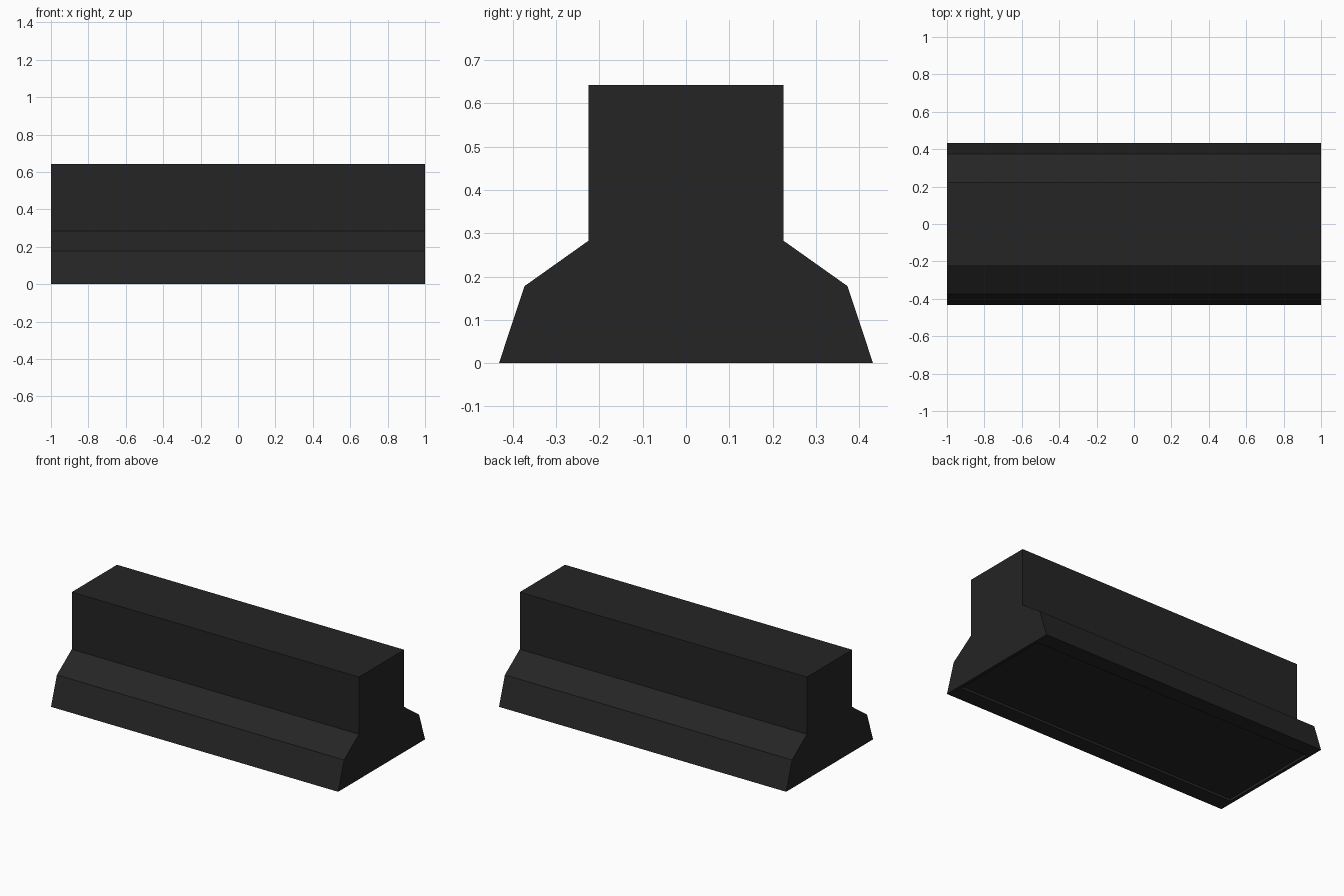
import bpy
import bmesh

cube = bpy.data.objects.get("Cube")
if cube:
    bpy.data.objects.remove(cube, do_unlink=True)

LENGTH = 2.0
RIM_X, RIM_Y, RECESS = 0.02, 0.10, 0.015

# One dark colour for the whole barrier
charcoal = bpy.data.materials.new("charcoal")
charcoal.use_nodes = True
colour = (0.018, 0.018, 0.018, 1)
charcoal.diffuse_color = colour
charcoal.node_tree.nodes["Principled BSDF"].inputs["Base Color"].default_value = colour

# Half of the cross-section (y, z), mirrored to the other side
half = [(0.432, 0), (0.373, 0.178), (0.225, 0.283), (0.225, 0.643)]
profile = half + [(-y, z) for y, z in reversed(half)]

# Sweep the section along x
bm = bmesh.new()
end = bm.faces.new([bm.verts.new((-LENGTH / 2, y, z)) for y, z in profile])
swept = bmesh.ops.extrude_face_region(bm, geom=[end], use_keep_orig=True)
bmesh.ops.translate(bm, vec=(LENGTH, 0, 0),
                    verts=[g for g in swept["geom"] if isinstance(g, bmesh.types.BMVert)])
bmesh.ops.recalc_face_normals(bm, faces=bm.faces[:])

# Shallow recess in the underside, leaving a rim
base = min(bm.faces, key=lambda f: f.calc_center_median().z)
bmesh.ops.inset_region(bm, faces=[base], thickness=0.01)
for v in base.verts:
    v.co.x = (LENGTH / 2 - RIM_X) * (1 if v.co.x > 0 else -1)
    v.co.y = (half[0][0] - RIM_Y) * (1 if v.co.y > 0 else -1)
pushed = bmesh.ops.extrude_discrete_faces(bm, faces=[base])["faces"]
bmesh.ops.translate(bm, vec=(0, 0, RECESS), verts=pushed[0].verts[:])
bmesh.ops.recalc_face_normals(bm, faces=bm.faces[:])

mesh = bpy.data.meshes.new("barrier_block")
bm.to_mesh(mesh)
bm.free()
mesh.materials.append(charcoal)
bpy.context.collection.objects.link(bpy.data.objects.new("barrier_block", mesh))
